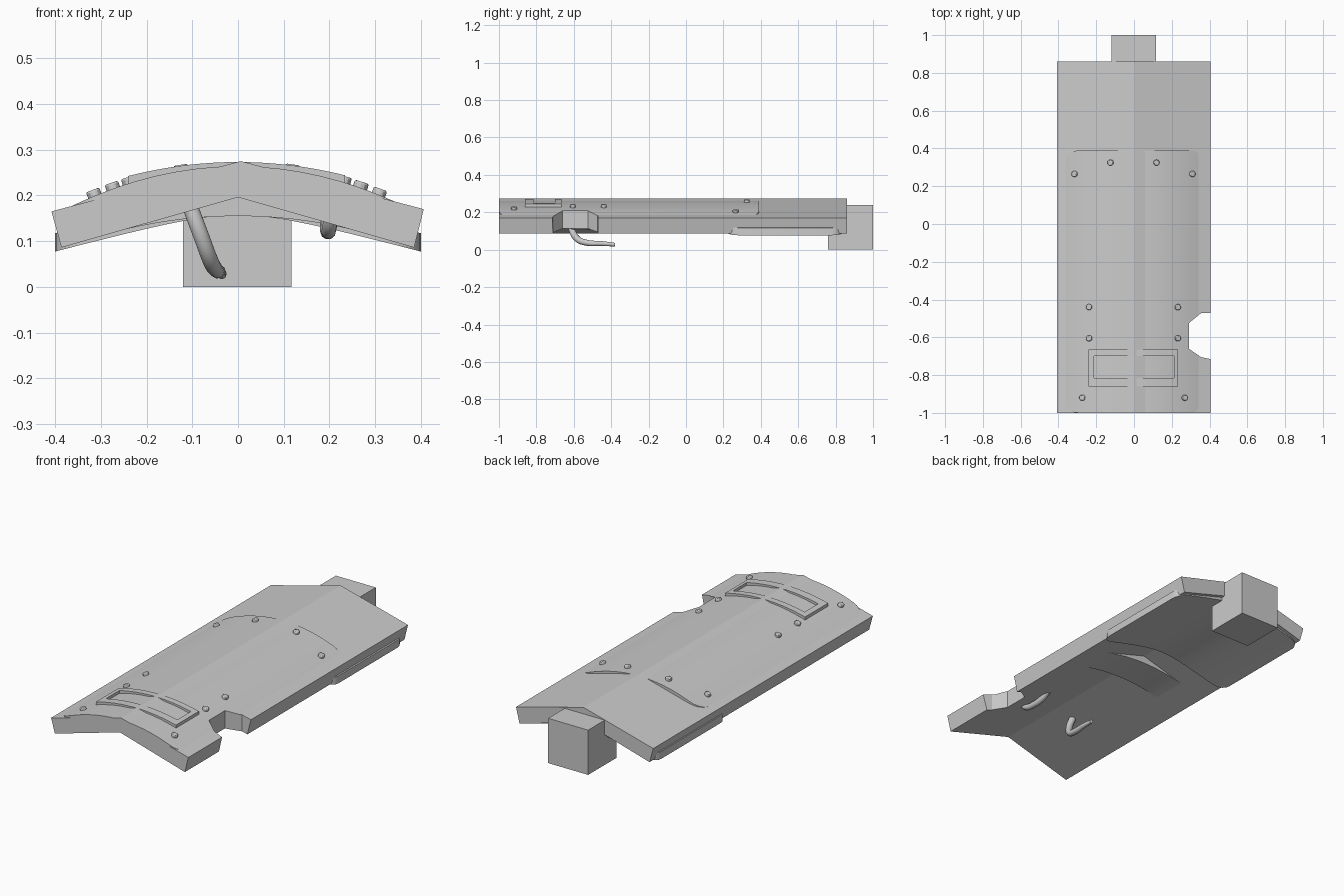
import bpy, bmesh, math
from mathutils import Vector

if "Cube" in bpy.data.objects:
    bpy.data.objects.remove(bpy.data.objects["Cube"])


def mesh_object(name, bm):
    bmesh.ops.recalc_face_normals(bm, faces=bm.faces)
    me = bpy.data.meshes.new(name)
    bm.to_mesh(me)
    bm.free()
    ob = bpy.data.objects.new(name, me)
    bpy.context.collection.objects.link(ob)
    return ob


def smooth(ob):
    bpy.ops.object.select_all(action='DESELECT')
    ob.select_set(True)
    bpy.context.view_layer.objects.active = ob
    bpy.ops.object.shade_smooth_by_angle(angle=math.radians(30))


def extrude(name, points, vec):
    bm = bmesh.new()
    face = bm.faces.new([bm.verts.new(p) for p in points])
    res = bmesh.ops.extrude_face_region(bm, geom=[face])
    verts = [v for v in res['geom'] if isinstance(v, bmesh.types.BMVert)]
    bmesh.ops.translate(bm, verts=verts, vec=vec)
    return mesh_object(name, bm)


def arched_sheet(name, xs, ys_at, z_at, depth, hole=None):
    """Sheet bent across x, given depth in z; hole(x, y) skips cells."""
    bm = bmesh.new()
    rows = [[bm.verts.new((x, y, z_at(x))) for y in ys_at(x)] for x in xs]
    for a, b in zip(rows, rows[1:]):
        for j in range(len(a) - 1):
            quad = [a[j], b[j], b[j + 1], a[j + 1]]
            c = sum((v.co for v in quad), Vector()) / 4
            if not (hole and hole(c.x, c.y)):
                bm.faces.new(quad)
    loose = [v for v in bm.verts if not v.link_faces]
    bmesh.ops.delete(bm, geom=loose, context='VERTS')
    res = bmesh.ops.extrude_face_region(bm, geom=bm.faces[:])
    verts = [v for v in res['geom'] if isinstance(v, bmesh.types.BMVert)]
    bmesh.ops.translate(bm, verts=verts, vec=(0, 0, depth))
    ob = mesh_object(name, bm)
    smooth(ob)
    return ob


def spread(half, n=24):
    # samples bunch up at the sides so that rounded corners stay round
    return [half * math.sin(math.pi * (i / n - 0.5)) for i in range(n + 1)]


def rounded(half, y0, y1, r):
    def ys(x):
        d = max(0, abs(x) - (half - r)) / r
        inset = r * (1 - math.sqrt(max(0, 1 - d * d))) * 0.98
        return (y0 + inset, y1 - inset)
    return ys


# Main ridged slab
profile = [(-.408, .165), (.006, .275), (.406, .17), (.385, .086), (0, .196), (-.386, .086)]
slab = extrude("ridged_slab", [(x, -1, z) for x, z in profile], (0, 1.86, 0))

# Block at the back end
block = extrude("rear_block", [(-.12, .76, 0), (.117, .76, 0), (.117, 1, 0), (-.12, 1, 0)],
                (0, 0, .24))

# Curved cover on top of the slab
def cover_z(x):
    return .264 - .66 * x * x

cover = arched_sheet("top_cover", spread(.365), rounded(.365, -1, .39, .07), cover_z, -.035)

# Side notch cut through slab and cover
notch = extrude("notch_cutter", [(.5, -.81, 0), (.405, -.715, 0), (.355, -.705, 0), (.29, -.66, 0),
                                 (.29, -.525, 0), (.355, -.472, 0), (.5, -.468, 0)], (0, 0, .4))
notch.hide_render = True
notch.hide_set(True)
for ob in (slab, cover):
    mod = ob.modifiers.new("notch", 'BOOLEAN')
    mod.operation = 'DIFFERENCE'
    mod.solver = 'EXACT'
    mod.object = notch

# Bent rectangular frame near the front
inner = [-.213 + .4235 * i / 16 for i in range(17)]
arched_sheet("buckle_frame", [-.24, -.225] + inner + [.22, .234],
             lambda x: (-.86, -.815, -.7, -.665), lambda x: .273 - .53 * x * x, -.03,
             lambda x, y: -.213 < x < .2105 and -.815 < y < -.7)

# Rear plate under the slab, showing past its sides
arched_sheet("under_plate", spread(.4), rounded(.4, .22, .84, .06),
             lambda x: .19 - .27 * math.sqrt(x * x + .0144), .04)

# Arched cross band under the middle
arched_sheet("under_band", spread(.3), lambda x: (-.11, .08),
             lambda x: .155 - .48 * x * x, .04)

# Rivets through the cover, in left and right pairs
for x0, y in [(.232, -.44), (.232, -.605), (.268, -.92), (.308, .265), (.12, .325)]:
    for side in (-1, 1):
        x = side * x0 - .003
        bpy.ops.mesh.primitive_cylinder_add(vertices=12, radius=.016, depth=.04,
                                            location=(x, y, cover_z(x) - .007),
                                            rotation=(0, math.atan(1.2 * x), 0))
        rivet = bpy.context.object
        rivet.name = "rivet"
        bev = rivet.modifiers.new("bevel", 'BEVEL')
        bev.width = .004
        bev.segments = 2
        smooth(rivet)


# Bent rods below the slab
def rod(name, points, radii):
    cu = bpy.data.curves.new(name, 'CURVE')
    cu.dimensions = '3D'
    cu.bevel_depth = .018
    cu.bevel_resolution = 3
    cu.resolution_u = 5
    cu.use_fill_caps = True
    sp = cu.splines.new('BEZIER')
    sp.bezier_points.add(len(points) - 1)
    for bp, p, r in zip(sp.bezier_points, points, radii):
        bp.co = p
        bp.radius = r
        bp.handle_left_type = bp.handle_right_type = 'AUTO'
    ob = bpy.data.objects.new(name, cu)
    bpy.context.collection.objects.link(ob)


rod("hook_rod", [(-.11, -.61, .19), (-.08, -.61, .11), (-.06, -.58, .057), (-.048, -.53, .037),
                 (-.04, -.45, .033), (-.035, -.38, .027)], [1, 1, 1, .9, .75, .55])
rod("small_catch", [(.205, -.65, .165), (.2, -.62, .13), (.197, -.56, .12), (.195, -.5, .128),
                    (.195, -.45, .15)], [.9, .9, .9, .9, .8])
